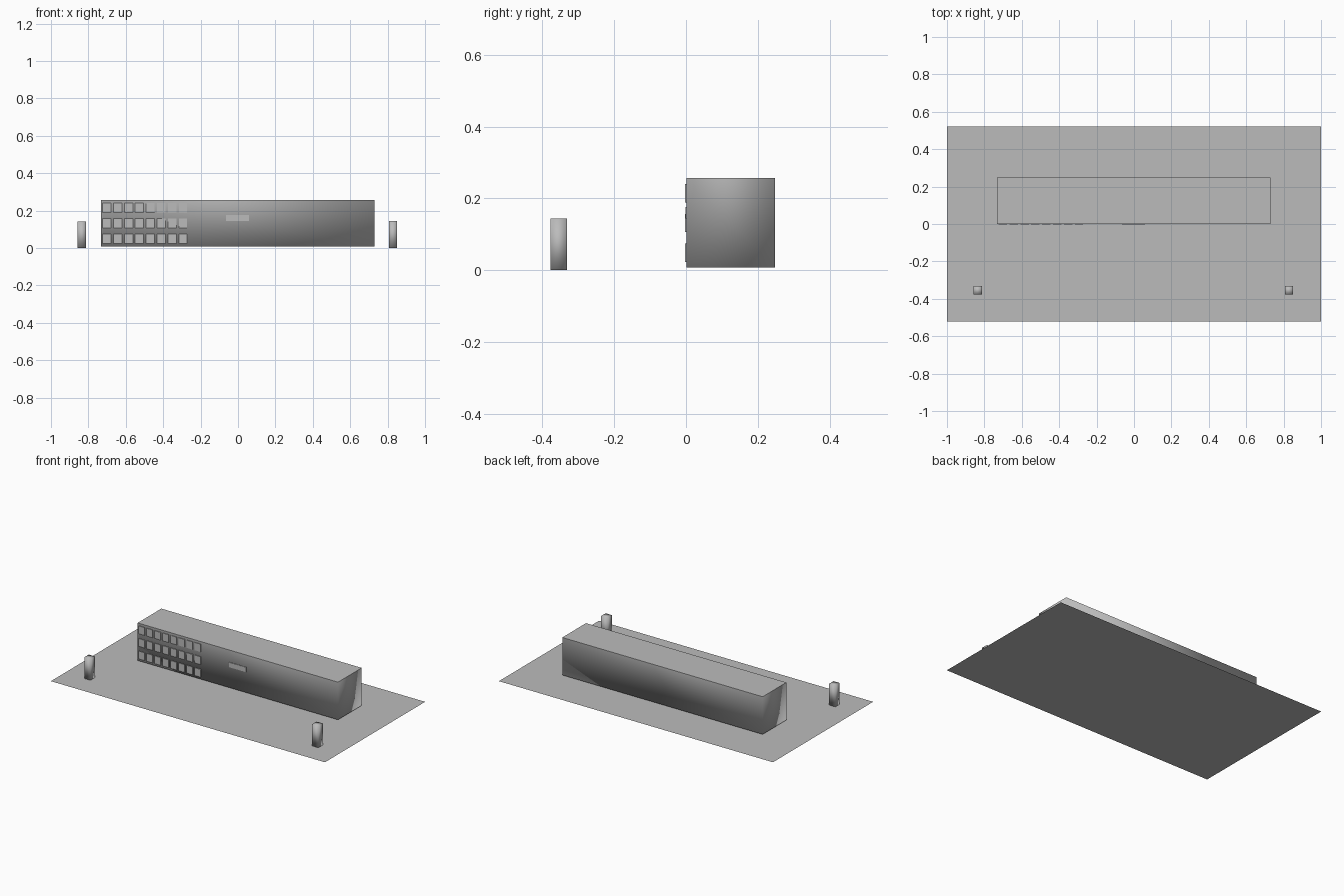
import bpy, bmesh

if "Cube" in bpy.data.objects:
    bpy.data.objects.remove(bpy.data.objects["Cube"])

grey = bpy.data.materials.new("plain grey")
grey.diffuse_color = (0.5, 0.5, 0.5, 1)
grey.use_nodes = True
grey.node_tree.nodes["Principled BSDF"].inputs["Base Color"].default_value = grey.diffuse_color


def make(name, bm, smooth=False):
    for f in bm.faces:
        f.smooth = smooth
    me = bpy.data.meshes.new(name)
    bm.to_mesh(me)
    bm.free()
    me.materials.append(grey)
    ob = bpy.data.objects.new(name, me)
    bpy.context.collection.objects.link(ob)
    return ob


def add_box(bm, x, y, z):
    """Add a box from (min, max) pairs and return its vertices."""
    verts = bmesh.ops.create_cube(bm, size=1)["verts"]
    for v in verts:
        v.co = [r[0] if c < 0 else r[1] for c, r in zip(v.co, (x, y, z))]
    return verts


def box(name, x, y, z, smooth=False):
    bm = bmesh.new()
    add_box(bm, x, y, z)
    return make(name, bm, smooth)


X0, X1, Y0, Y1, Z0, Z1 = -0.733, 0.729, 0.001, 0.248, 0.008, 0.256

# ground sheet
bm = bmesh.new()
bmesh.ops.create_grid(bm, x_segments=1, y_segments=1, size=1)
for v in bm.verts:
    v.co.y *= 0.522
make("ground_sheet", bm)

# building block: softly shaded walls and base, flat roof
bm = bmesh.new()
add_box(bm, (X0, X1), (Y0, Y1), (Z0, Z1))
top = [f for f in bm.faces if f.normal.z > 0.5 or f.calc_center_median().z > Z1 - 0.001]
bmesh.ops.split(bm, geom=top)
block = make("building_block", bm, True)
for p in block.data.polygons:
    if p.center.z > Z1 - 0.001:
        p.use_smooth = False

# inner partition walls: one corridor wall and a cross wall per bay
bm = bmesh.new()
t = 0.001
add_box(bm, (X0 + 0.004, X1 - 0.004), (0.066 - t, 0.066 + t), (Z0 + 0.002, Z1))
bay = (X1 - X0) / 8
for i in range(1, 8):
    x = X0 + bay * i
    add_box(bm, (x - t, x + t), (Y0 + 0.002, Y1 - 0.002), (Z0 + 0.002, Z1))
make("partition_walls", bm)

# three rows of eight window plates on the left of the front
bm = bmesh.new()
for row in range(3):
    for col in range(8):
        x = -0.724 + 0.0582 * col
        z = 0.023 + 0.083 * row
        add_box(bm, (x, x + 0.045), (Y0 - 0.004, Y0 + 0.001), (z, z + 0.051))
make("windows", bm)

# blank sign plate
box("sign_plate", (-0.064, 0.060), (Y0 - 0.003, Y0 + 0.001), (0.144, 0.176))

# gate posts
box("left_post", (-0.857, -0.812), (-0.378, -0.332), (0.001, 0.141), True)
box("right_post", (0.806, 0.851), (-0.378, -0.332), (0.001, 0.144), True)
